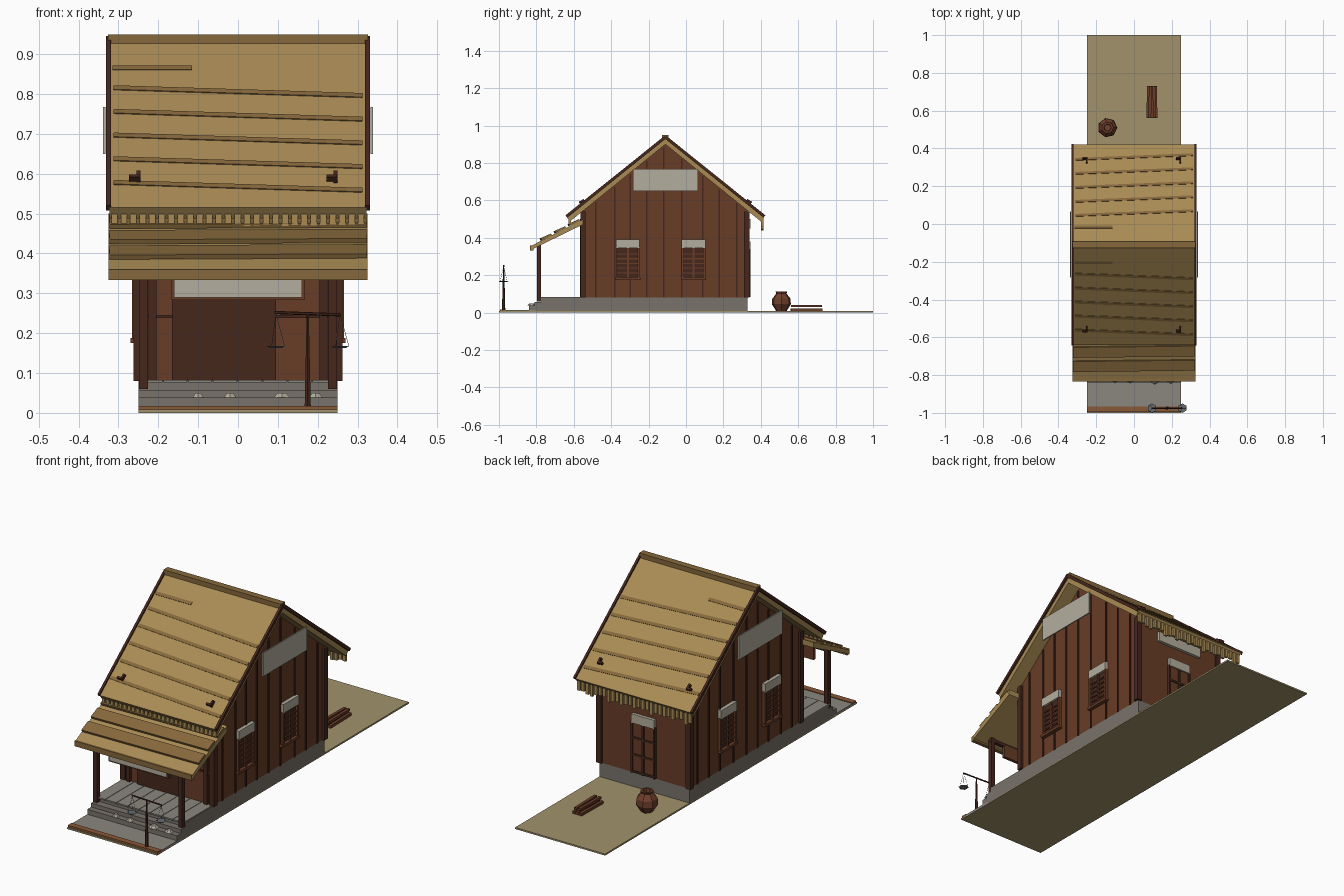
import bpy, bmesh, math, random
from mathutils import Matrix, Vector

if "Cube" in bpy.data.objects:
    bpy.data.objects.remove(bpy.data.objects["Cube"])

random.seed(4)
COL = dict(thatch=(.40, .26, .09), stripe=(.24, .14, .045), wood=(.14, .045, .02),
           dark=(.06, .02, .012), stone=(.19, .17, .145), deck=(.26, .24, .21),
           plate=(.45, .42, .34), sand=(.36, .29, .15), curb=(.25, .10, .04),
           metal=(.13, .15, .17), clay=(.16, .05, .025))
MATS = {}
for n, c in COL.items():
    MATS[n] = bpy.data.materials.new(n)
    MATS[n].diffuse_color = (*c, 1)


def finish(name, bm, col):
    me = bpy.data.meshes.new(name)
    bmesh.ops.recalc_face_normals(bm, faces=bm.faces[:])
    bm.to_mesh(me)
    bm.free()
    me.materials.append(MATS[col])
    ob = bpy.data.objects.new(name, me)
    bpy.context.collection.objects.link(ob)
    return ob


def boxes(name, items, col):
    """items: (centre, size, optional rotation matrix)"""
    bm = bmesh.new()
    for it in items:
        rot = it[2] if len(it) > 2 else Matrix.Identity(4)
        bmesh.ops.create_cube(bm, size=1, matrix=Matrix.Translation(it[0]) @ rot @ Matrix.Diagonal((*it[1], 1)))
    return finish(name, bm, col)


def span(x0, x1, y0, y1, z0, z1):
    return (((x0 + x1) / 2, (y0 + y1) / 2, (z0 + z1) / 2), (x1 - x0, y1 - y0, z1 - z0))


def prism(name, pts, x0, x1, col):
    """extrude a y-z outline along x"""
    bm = bmesh.new()
    f = bm.faces.new([bm.verts.new((x0, y, z)) for y, z in pts])
    ext = bmesh.ops.extrude_face_region(bm, geom=[f])
    bmesh.ops.translate(bm, vec=(x1 - x0, 0, 0), verts=[v for v in ext['geom'] if isinstance(v, bmesh.types.BMVert)])
    return finish(name, bm, col)


def rod(bm, a, b, r0, r1, n=6):
    a, b = Vector(a), Vector(b)
    m = Matrix.Translation((a + b) / 2) @ (b - a).to_track_quat('Z', 'Y').to_matrix().to_4x4()
    bmesh.ops.create_cone(bm, cap_ends=True, segments=n, radius1=r0, radius2=r1, depth=(b - a).length, matrix=m)


RX = lambda a: Matrix.Rotation(a, 4, 'X')
RZ = lambda a: Matrix.Rotation(a, 4, 'Z')

# Ground, paving, curb, foundation and steps
boxes("ground", [span(-.25, .25, -1, 1, 0, .008)], 'sand')
boxes("front_paving", [span(-.25, .25, -.97, -.8, .002, .013)], 'deck')
boxes("front_curb", [span(-.25, .25, -.995, -.965, .002, .017)], 'curb')
boxes("foundation", [span(-.25, .25, -.775, .33, .004, .08)], 'stone')
boxes("steps", [span(-.25, .25, -.84, -.77, .004, .038), span(-.25, .25, -.81, -.77, .004, .058)], 'stone')
boxes("porch_deck", [span(-.25 + i * .0625, -.19 + i * .0625, -.785, -.55, .076, .083) for i in range(8)], 'deck')
bm = bmesh.new()
for x, r in ((-.1, .016), (-.02, .018), (.11, .024), (.195, .02)):
    bmesh.ops.create_cone(bm, cap_ends=True, segments=6, radius1=r, radius2=r * .5, depth=.012,
                          matrix=Matrix.Translation((x, -.825, .044)))
finish("step_stones", bm, 'plate')

# Walls with gables, battens and corner posts
prism("walls", [(-.555, .08), (.33, .08), (.33, .545), (-.11, .9), (-.555, .545)], -.25, .25, 'wood')
bat = []
for s in (-1, 1):
    for i in range(9):
        y = -.475 + i * .092 + random.uniform(-.015, .015)
        top = .9 - abs(y + .11) * .802
        bat.append(span(s * .252 - .003, s * .252 + .003, y - .004, y + .004, .08, top - .01))
boxes("wall_battens", bat, 'dark')
boxes("corner_posts", [span(x - .014, x + .014, y - .014, y + .014, .08, .54)
                       for x in (-.248, .248) for y in (-.55, .325)], 'dark')
boxes("front_wall_studs", [span(x - .01, x + .01, -.568, -.55, .08, .5) for x in (-.215, .215)], 'dark')
boxes("front_wall_rail", [span(-.25, .25, -.562, -.55, .238, .246)], 'dark')
boxes("front_doorway", [span(-.165, .095, -.566, -.55, .083, .32)], 'dark')

# Side windows, both sides
frames, panes, lint = [], [], []
for s in (-1, 1):
    for y in (-.311, .04):
        def sp(x0, x1, *r):
            a, b = sorted((s * x0, s * x1))
            return span(a, b, *r)
        panes.append(sp(.25, .256, y - .055, y + .055, .19, .345))
        frames += [sp(.25, .266, y - .064, y - .052, .18, .35), sp(.25, .266, y + .052, y + .064, .18, .35),
                   sp(.25, .27, y - .068, y + .068, .175, .188), sp(.25, .264, y - .005, y + .005, .18, .35)]
        frames += [sp(.25, .262, y - .055, y + .055, z, z + .006) for z in (.21, .235, .26, .285, .31)]
        lint.append(sp(.25, .268, y - .063, y + .063, .345, .39))
boxes("window_panes", panes, 'dark')
boxes("window_frames", frames, 'wood')
boxes("window_lintels", lint, 'plate')

# Back door with lintel and plate
boxes("back_door", [span(-.06, .06, .32, .338, .083, .34)], 'wood')
boxes("back_door_frame", [span(x - .005, x + .005, .32, .345, .083, .34) for x in (-.062, 0, .062)]
      + [span(-.062, .062, .32, .343, z, z + .01) for z in (.085, .17, .255)], 'dark')
boxes("back_door_lintel", [span(-.063, .063, .32, .346, .335, .38)], 'plate')
boxes("back_plate", [span(-.13, .13, .32, .345, .45, .5)], 'plate')

# Gable plates
boxes("gable_plates", [span(s * .336 - .003, s * .336 + .003, -.283, .065, .65, .768) for s in (-1, 1)], 'plate')

# Main roof
A = math.atan2(.425, .53)
L = math.hypot(.425, .53)
C, S = math.cos(A), math.sin(A)


def on_slope(s, d, h, x=0):
    """point d down the slope and h above it; s is -1 front, 1 back"""
    return (x, -.11 + s * (d * C + h * S), .94 - d * S + h * C)


prism("main_roof", [(-.11, .94), (.42, .515), (.40, .488), (-.11, .9), (-.62, .488), (-.64, .515)], -.322, .322, 'thatch')
boxes("ridge_cap", [span(-.326, .326, -.127, -.093, .925, .95)], 'stripe')
barge, stripes, hooks = [], [], []
for s in (-1, 1):
    for x in (-.325, .325):
        barge.append((on_slope(s, L / 2, -.001, x), (.012, L, .016), RX(-s * A)))
    for i in range(6):
        w = .2 if i == 0 else .625
        x = -.215 if i == 0 else 0
        stripes.append((on_slope(s, .12 + i * .095, .0, x), (w, .016, .005),
                        RX(-s * A) @ RZ(0 if i == 0 else s * .05)))
    for x in (-.25, .245):
        hooks += [(on_slope(s, .565, .008, x), (.01, .03, .016), RX(-s * A)),
                  (on_slope(s, .575, .012, x - .01), (.026, .01, .014), RX(-s * A))]
boxes("barge_boards", barge, 'dark')
boxes("roof_courses", stripes, 'stripe')
boxes("roof_hooks", hooks, 'dark')

# Eave fringes
for nm, y, lo in (("front_fringe", -.622, .03), ("back_fringe", .408, .04)):
    f = []
    for i in range(27):
        x = -.31 + i * .0238
        h = lo + random.uniform(0, .025 if y > 0 else .006)
        f.append(span(x - .008, x + .008, y - .006, y + .006, .505 - h, .505))
    boxes(nm, f, 'thatch')

# Porch roof: sheet, overlapping courses and edge board
prism("porch_roof", [(-.55, .5), (-.83, .356), (-.83, .335), (-.55, .472)], -.325, .325, 'thatch')
P = math.atan2(.144, .28)
boxes("porch_courses", [((0, y, .5 + (y + .55) * .514 + .007), (.646, .06, .012), RX(P - .06) @ RZ(.012))
                        for y in (-.6, -.675, -.75)], 'stripe')
boxes("porch_edge_board", [span(-.325, .325, -.834, -.815, .333, .36)], 'stripe')

# Porch posts, beam and hanging sign panel
boxes("porch_posts", [span(x - .011, x + .011, -.797, -.775, .06, .365) for x in (-.237, .237)], 'dark')
boxes("porch_beam", [span(-.25, .25, -.795, -.777, .342, .358)], 'dark')
boxes("porch_panel", [span(-.16, .16, -.796, -.782, .29, .345)], 'plate')
boxes("porch_panel_frame", [span(-.167, .167, -.79, -.774, .283, .347)], 'wood')

# Balance scale standing at the front
bm = bmesh.new()
rod(bm, (.175, -.975, .01), (.175, -.975, .25), .009, .003)
rod(bm, (.092, -.975, .252), (.258, -.975, .246), .004, .004)
finish("scale_stand", bm, 'dark')
bm = bmesh.new()
for x in (.095, .256):
    rod(bm, (x, -.975, .163), (x, -.975, .168), .018, .025)
    for a in (0, 2.1, 4.2):
        rod(bm, (x + .022 * math.cos(a), -.975 + .022 * math.sin(a), .167), (x, -.975, .248), .0008, .0008, 3)
finish("scale_pans", bm, 'metal')

# Clay jar in the back yard
bm = bmesh.new()
prof = [(.028, .008), (.052, .045), (.05, .075), (.028, .102), (.032, .112), (.02, .112), (.018, .09)]
rings = [[bm.verts.new((-.14 + r * math.cos(k * math.tau / 7), .51 + r * math.sin(k * math.tau / 7), z))
          for k in range(7)] for r, z in prof]
for a, b in zip(rings, rings[1:]):
    for k in range(7):
        bm.faces.new((a[k], a[(k + 1) % 7], b[(k + 1) % 7], b[k]))
bm.faces.new(rings[0])
bm.faces.new(rings[-1])
finish("jar", bm, 'clay')

# Stacked planks
boxes("plank_stack", [((.075 + .02 * i, .645, .016), (.015, .17, .013), RZ(.02 * (i - 1))) for i in range(3)]
      + [((.085 + .022 * i, .645, .036), (.015, .165, .012), RZ(.04 * i - .02)) for i in range(2)], 'wood')

for m in bpy.data.materials:
    if m.users and not m.is_grease_pencil:
        m.use_nodes = True
        m.node_tree.nodes["Principled BSDF"].inputs["Base Color"].default_value = m.diffuse_color
